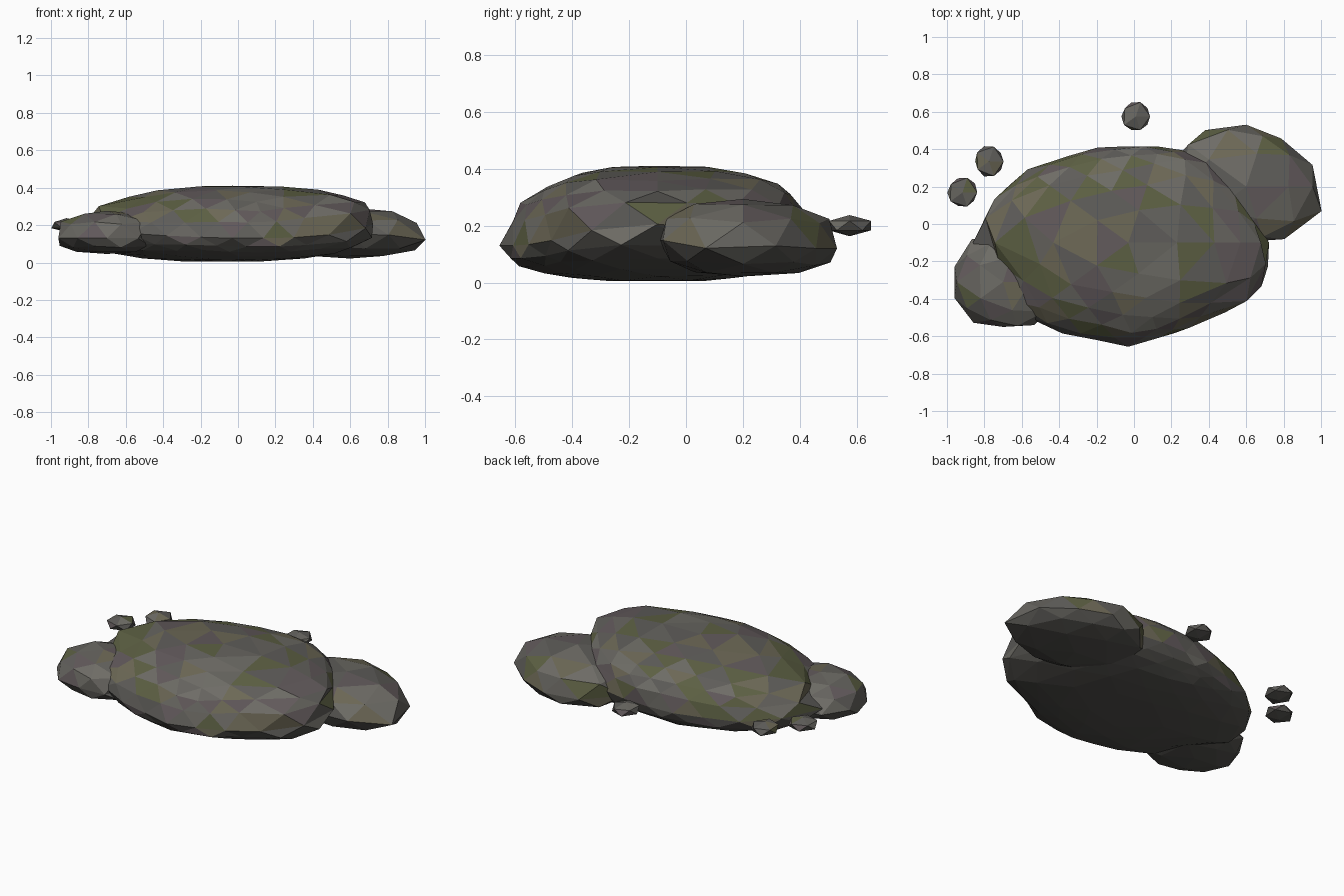
import bpy, bmesh, math, random

if "Cube" in bpy.data.objects:
    bpy.data.objects.remove(bpy.data.objects["Cube"])

random.seed(7)


def material(name, rgb):
    m = bpy.data.materials.new(name)
    m.diffuse_color = (*rgb, 1)
    m.use_nodes = True
    m.node_tree.nodes["Principled BSDF"].inputs["Base Color"].default_value = m.diffuse_color
    return m


# Mottled stone palette: greys, then moss, tan, purple-grey
GREYS = [material("stone_grey", (0.130, 0.125, 0.112)),
         material("stone_dark", (0.112, 0.108, 0.100)),
         material("stone_light", (0.155, 0.150, 0.132))]
TINTS = [material("moss", (0.108, 0.116, 0.056)),
         material("tan", (0.150, 0.138, 0.092)),
         material("purple_grey", (0.120, 0.100, 0.104))]
UNDER = material("stone_underside", (0.085, 0.082, 0.074))


def lookup(ring, angle):
    """Radius and rim height at an angle around the rock's outline."""
    for i, (a0, r0, z0) in enumerate(ring):
        a1, r1, z1 = ring[(i + 1) % len(ring)]
        span = (a1 - a0) % math.tau
        t = (angle - a0) % math.tau
        if t <= span:
            t /= span
            # straight-line interpolation between the two corners
            r = r0 * r1 * math.sin(span) / (r0 * math.sin(t * span) + r1 * math.sin((1 - t) * span))
            return r, z0 + (z1 - z0) * t
    return ring[0][1:]


def rock(name, centre, outline, low, high, detail, n, jitter, tint, grow=1.0, skew=(0, 0)):
    """Faceted boulder: icosphere fitted to a plan outline (x, y, rim z)."""
    cx, cy = centre
    ring = sorted((math.atan2(y - cy, x - cx) % math.tau, math.hypot(x - cx, y - cy), z)
                  for x, y, z in outline)
    bm = bmesh.new()
    bmesh.ops.create_icosphere(bm, subdivisions=detail, radius=1)
    for v in bm.verts:
        d = v.co.normalized()
        r, rim = lookup(ring, math.atan2(d.y, d.x) % math.tau)
        c = math.hypot(d.x, d.y)
        # squareness of the flank varies around the upper half
        p = 2 / (n + (skew[0] * d.x + skew[1] * d.y if d.z > 0 else 0))
        k = c ** p * r / max(c, 1e-6) * grow * random.uniform(1 - jitter, 1 + jitter * 0.5)
        s = abs(d.z) ** p * random.uniform(1 - jitter, 1)
        v.co = (cx + d.x * k, cy + d.y * k,
                rim + ((high if d.z > 0 else low) - rim) * s)
    bm.normal_update()
    mesh = bpy.data.meshes.new(name)
    for m in GREYS + TINTS + [UNDER]:
        mesh.materials.append(m)
    for f in bm.faces:
        f.material_index = random.randrange(3) + (3 if random.random() < tint else 0)
        if f.normal.z < -0.3:
            f.material_index = 6
    bm.to_mesh(mesh)
    bm.free()
    ob = bpy.data.objects.new(name, mesh)
    bpy.context.collection.objects.link(ob)


# Large central boulder
rock("main_boulder", (-0.03, -0.1),
     [(0.74, -0.17, 0.21), (0.67, -0.02, 0.2), (0.5, 0.22, 0.17), (0.35, 0.385, 0.17),
      (0.05, 0.41, 0.16), (-0.19, 0.41, 0.16), (-0.4, 0.35, 0.16), (-0.62, 0.25, 0.16),
      (-0.77, 0.1, 0.17), (-0.87, -0.08, 0.17), (-0.78, -0.17, 0.17), (-0.67, -0.3, 0.17),
      (-0.65, -0.45, 0.16), (-0.32, -0.59, 0.14), (-0.05, -0.64, 0.13), (0.22, -0.58, 0.13),
      (0.42, -0.48, 0.14), (0.64, -0.41, 0.17)],
     0.0, 0.415, 3, 2.45, 0.03, 0.45, grow=1.025, skew=(0.45, 0.25))

# Boulder at the back right
rock("right_boulder", (0.6, 0.2),
     [(1.0, 0.08, 0.12), (0.97, 0.3, 0.13), (0.78, 0.46, 0.12), (0.53, 0.55, 0.12),
      (0.2, 0.41, 0.13), (0.22, 0.1, 0.14), (0.45, -0.08, 0.15), (0.79, -0.09, 0.15)],
     0.02, 0.298, 2, 2.4, 0.025, 0.25, grow=1.03)

# Boulder at the front left
rock("left_boulder", (-0.7, -0.31),
     [(-0.98, -0.35, 0.13), (-0.96, -0.24, 0.14), (-0.87, -0.09, 0.14), (-0.65, -0.06, 0.14),
      (-0.46, -0.2, 0.14), (-0.45, -0.5, 0.13), (-0.6, -0.565, 0.13), (-0.86, -0.52, 0.13)],
     0.045, 0.28, 2, 2.4, 0.025, 0.15, grow=1.03)

# Loose pebbles
for i, (x, y) in enumerate([(0.01, 0.575), (-0.775, 0.335), (-0.917, 0.168)]):
    turn = random.uniform(0, 1)
    outline = [(x + 0.088 * random.uniform(0.92, 1.08) * math.cos(a * math.tau / 8 + turn),
                y + 0.092 * random.uniform(0.92, 1.08) * math.sin(a * math.tau / 8 + turn), 0.2)
               for a in range(8)]
    rock(f"pebble_{i + 1}", (x, y), outline, 0.163, 0.238, 1, 2.0, 0.02, 0.3, grow=1.03)
